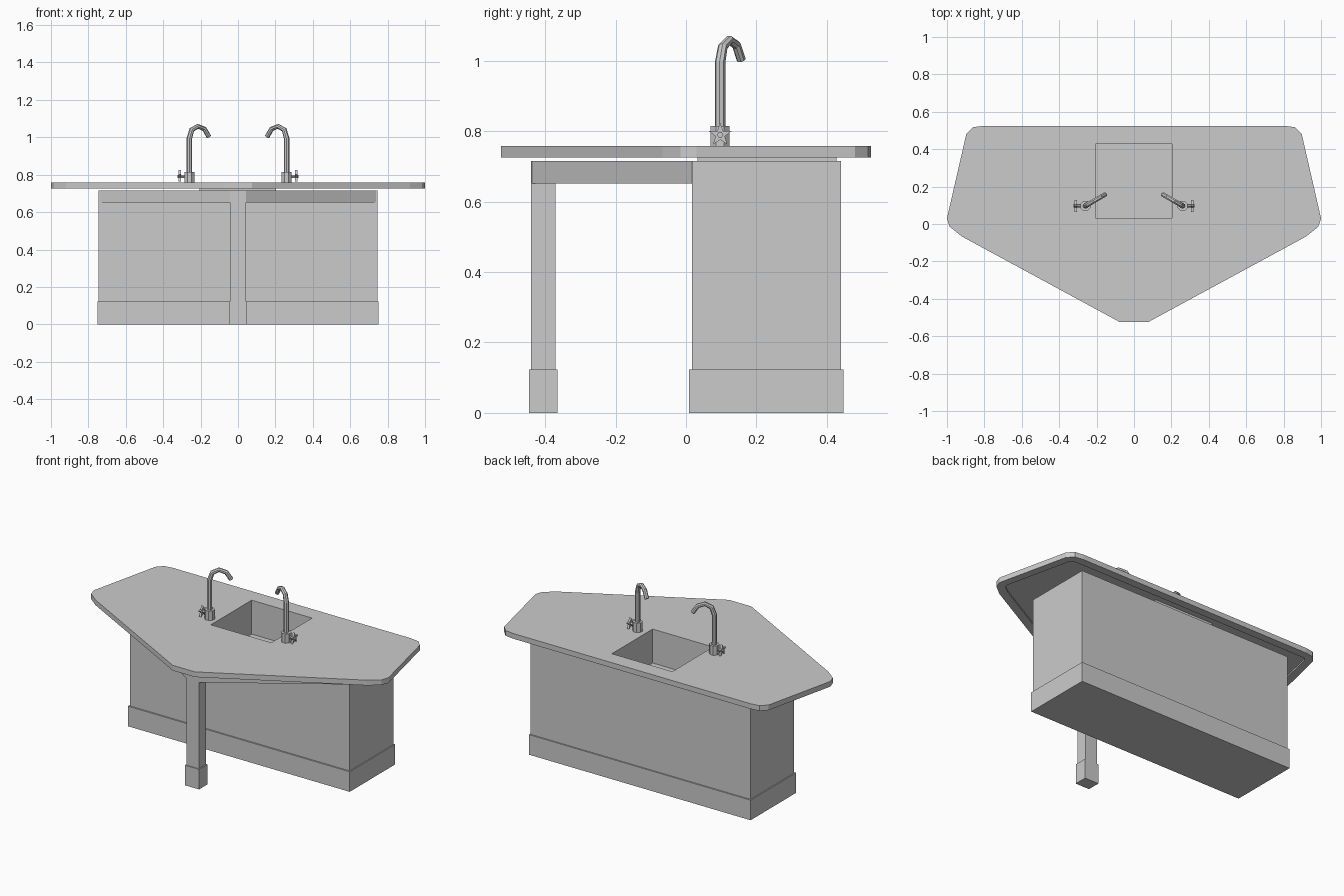
import bpy, bmesh, math
from mathutils import Vector

if "Cube" in bpy.data.objects:
    bpy.data.objects.remove(bpy.data.objects["Cube"])


def finish(name, bm):
    bmesh.ops.recalc_face_normals(bm, faces=bm.faces)
    me = bpy.data.meshes.new(name)
    bm.to_mesh(me)
    bm.free()
    ob = bpy.data.objects.new(name, me)
    bpy.context.collection.objects.link(ob)
    return ob


def extrude(bm, points, offset):
    """Extrude a closed loop of 3D points; returns the starting cap."""
    face = bm.faces.new([bm.verts.new(p) for p in points])
    res = bmesh.ops.extrude_face_region(bm, geom=[face], use_keep_orig=True)
    verts = [v for v in res["geom"] if isinstance(v, bmesh.types.BMVert)]
    bmesh.ops.translate(bm, verts=verts, vec=offset)
    return face


def prism(name, outline, z0, z1):
    bm = bmesh.new()
    extrude(bm, [(x, y, z0) for x, y in outline], (0, 0, z1 - z0))
    return finish(name, bm)


def box(name, x0, x1, y0, y1, z0, z1, open_top=False):
    ob = prism(name, [(x0, y0), (x1, y0), (x1, y1), (x0, y1)], z0, z1)
    if open_top:
        bm = bmesh.new()
        bm.from_mesh(ob.data)
        bmesh.ops.delete(bm, geom=[f for f in bm.faces if f.normal.z > 0.9],
                         context='FACES_ONLY')
        bm.to_mesh(ob.data)
        bm.free()
    return ob


def tube(name, path, radii, sides=8):
    """Sweep a ring along a path, using the path's own vertical plane."""
    path = [Vector(p) for p in path]
    flat = path[-1] - path[0]
    side = Vector((0, 0, 1)).cross(Vector((flat.x, flat.y, 0)))
    side = side.normalized() if side.length > 1e-5 else Vector((0, 1, 0))
    bm = bmesh.new()
    rings = []
    for i, p in enumerate(path):
        t = Vector((0, 0, 0))
        if i > 0:
            t += (p - path[i - 1]).normalized()
        if i < len(path) - 1:
            t += (path[i + 1] - p).normalized()
        up = t.normalized().cross(side)
        rings.append([bm.verts.new(p + radii[i] * (
            side * math.cos(2 * math.pi * (k + .5) / sides) +
            up * math.sin(2 * math.pi * (k + .5) / sides))) for k in range(sides)])
    for a, b in zip(rings, rings[1:]):
        for k in range(sides):
            n = (k + 1) % sides
            bm.faces.new((a[k], a[n], b[n], b[k]))
    bm.faces.new(rings[0])
    bm.faces.new(rings[-1])
    return finish(name, bm)


# Countertop: mirrored outline, recessed underside, sink opening
half = [(0.075, -0.525), (0.92, -0.067), (0.985, -0.015), (1.0, 0.03),
        (0.897, 0.48), (0.862, 0.517), (0.805, 0.525)]
outline = half + [(-x, y) for x, y in reversed(half)]
bm = bmesh.new()
bottom = extrude(bm, [(x, y, 0.726) for x, y in outline], (0, 0, 0.032))
bmesh.ops.recalc_face_normals(bm, faces=bm.faces)
bmesh.ops.inset_region(bm, faces=[bottom], thickness=0.05)
bmesh.ops.translate(bm, verts=list(
    bmesh.ops.extrude_discrete_faces(bm, faces=[bottom])["faces"][0].verts),
    vec=(0, 0, 0.01))
countertop = finish("countertop", bm)

SX0, SX1, SY0, SY1 = -0.207, 0.203, 0.033, 0.428
cutter = box("sink_cutter", SX0, SX1, SY0, SY1, 0.6, 0.9)
cutter.hide_render = True
cutter.hide_set(True)
mod = countertop.modifiers.new("sink_opening", 'BOOLEAN')
mod.operation = 'DIFFERENCE'
mod.object = cutter
mod.solver = 'EXACT'

# Sink basin
box("sink_basin", SX0, SX1, SY0, SY1, 0.55, 0.745, open_top=True)

# Cabinet and its plinth
box("cabinet", -0.745, 0.745, 0.017, 0.44, 0.1, 0.716, open_top=True)
box("cabinet_plinth", -0.752, 0.752, 0.008, 0.448, 0, 0.123)

# Front leg, its foot, and the apron reaching back to the cabinet
box("front_leg", -0.042, 0.042, -0.44, -0.37, 0.1, 0.716)
box("leg_foot", -0.048, 0.048, -0.446, -0.365, 0, 0.123)
prism("apron", [(-0.042, -0.438), (0.042, -0.438), (0.74, 0.018), (-0.74, 0.018)],
      0.651, 0.715)

# Taps, one on each side of the sink
for s, label in ((-1, "left"), (1, "right")):
    c = Vector((s * 0.26, 0.097, 0))
    d = Vector((-s * 0.87, 0.5, 0))
    tube(label + "_tap_base", [c + Vector((0, 0, 0.757)), c + Vector((0, 0, 0.815))],
         [0.029, 0.029])
    profile = [(0, 0.81), (0, 0.995), (0.015, 1.04), (0.052, 1.059),
               (0.092, 1.045), (0.12, 1.003)]
    tube(label + "_tap_spout", [c + d * u + Vector((0, 0, z)) for u, z in profile],
         [0.015, 0.015, 0.014, 0.013, 0.013, 0.013])
    # Star handle on a short stem
    bm = bmesh.new()
    star, stem = [], []
    for k in range(10):
        a = math.radians(18 + 36 * k)
        r = 0.034 if k % 2 == 0 else 0.014
        star.append((s * 0.304, c.y + r * math.cos(a), 0.79 + r * math.sin(a)))
    for k in range(6):
        a = math.radians(60 * k)
        stem.append((s * 0.28, c.y + 0.009 * math.cos(a), 0.79 + 0.009 * math.sin(a)))
    extrude(bm, star, (s * 0.013, 0, 0))
    extrude(bm, stem, (s * 0.044, 0, 0))
    finish(label + "_tap_handle", bm)
